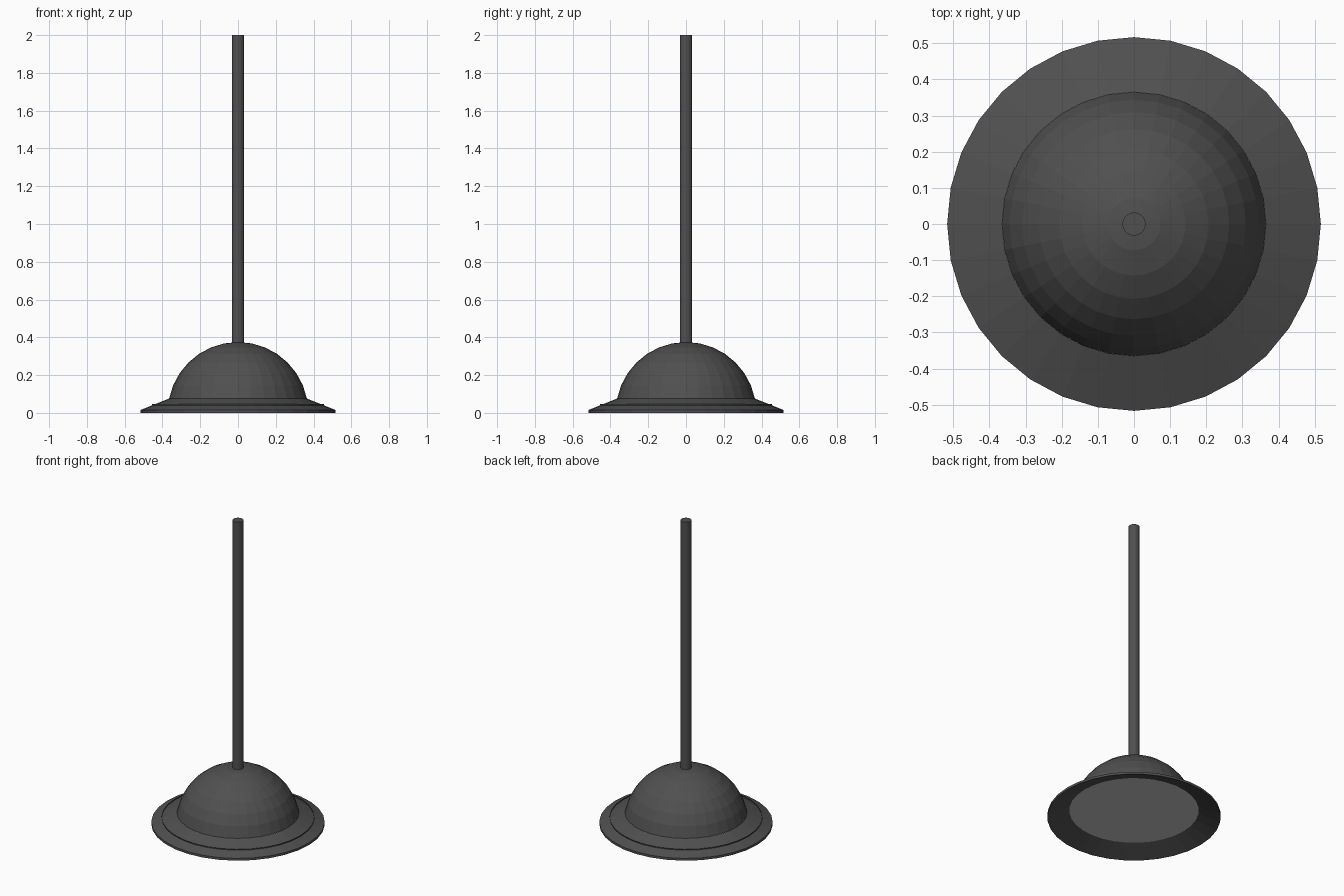
import bpy, bmesh
from math import pi, sin, cos

cube = bpy.data.objects.get("Cube")
if cube:
    bpy.data.objects.remove(cube, do_unlink=True)

SIDES = 32


def material(name, value):
    mat = bpy.data.materials.new(name)
    mat.use_nodes = True
    colour = (value, value, value, 1)
    mat.diffuse_color = colour
    mat.node_tree.nodes["Principled BSDF"].inputs["Base Color"].default_value = colour
    return mat


dark_grey = material("dark_grey", 0.08)
pale_grey = material("pale_grey", 0.57)


def finish(name, bm, mat):
    mesh = bpy.data.meshes.new(name)
    bm.to_mesh(mesh)
    bm.free()
    mesh.materials.append(mat)
    obj = bpy.data.objects.new(name, mesh)
    bpy.context.collection.objects.link(obj)
    return obj


def lathe(name, profile):
    """Spin a list of (radius, height) points around the z axis."""
    bm = bmesh.new()
    verts = [bm.verts.new((r, 0, z)) for r, z in profile]
    edges = [bm.edges.new(pair) for pair in zip(verts, verts[1:])]
    bmesh.ops.spin(bm, geom=verts + edges, cent=(0, 0, 0), axis=(0, 0, 1),
                   angle=2 * pi, steps=SIDES)
    bmesh.ops.remove_doubles(bm, verts=bm.verts, dist=1e-5)
    bmesh.ops.recalc_face_normals(bm, faces=bm.faces)
    return finish(name, bm, dark_grey)


# Domed base: top of a sphere, open underneath
DOME_R, DOME_Z, RINGS = 0.372, 0.003, 16
steps = [pi * i / RINGS for i in range(RINGS // 2)]
lathe("dome", [(DOME_R * sin(a), DOME_Z + DOME_R * cos(a)) for a in steps])

# Sloping flange around the dome
lathe("flange", [(0.365, 0.0755), (0.517, 0.015), (0.517, 0),
                 (0.365, 0.055), (0.365, 0.0755)])

# Thin upright lip standing out of the flange
lathe("flange_lip", [(0.455, 0.03), (0.455, 0.046)])

# Pale plate closing the underside
bm = bmesh.new()
bmesh.ops.create_circle(bm, cap_ends=True, segments=SIDES, radius=0.386)
bm.normal_update()
for face in bm.faces:
    if face.normal.z > 0:
        face.normal_flip()
plate = finish("base_plate", bm, pale_grey)
plate.location.z = 0.047

# Upright pole, sunk into the dome
lathe("pole", [(0, 2), (0.032, 2), (0.032, 0.3), (0, 0.3)])
